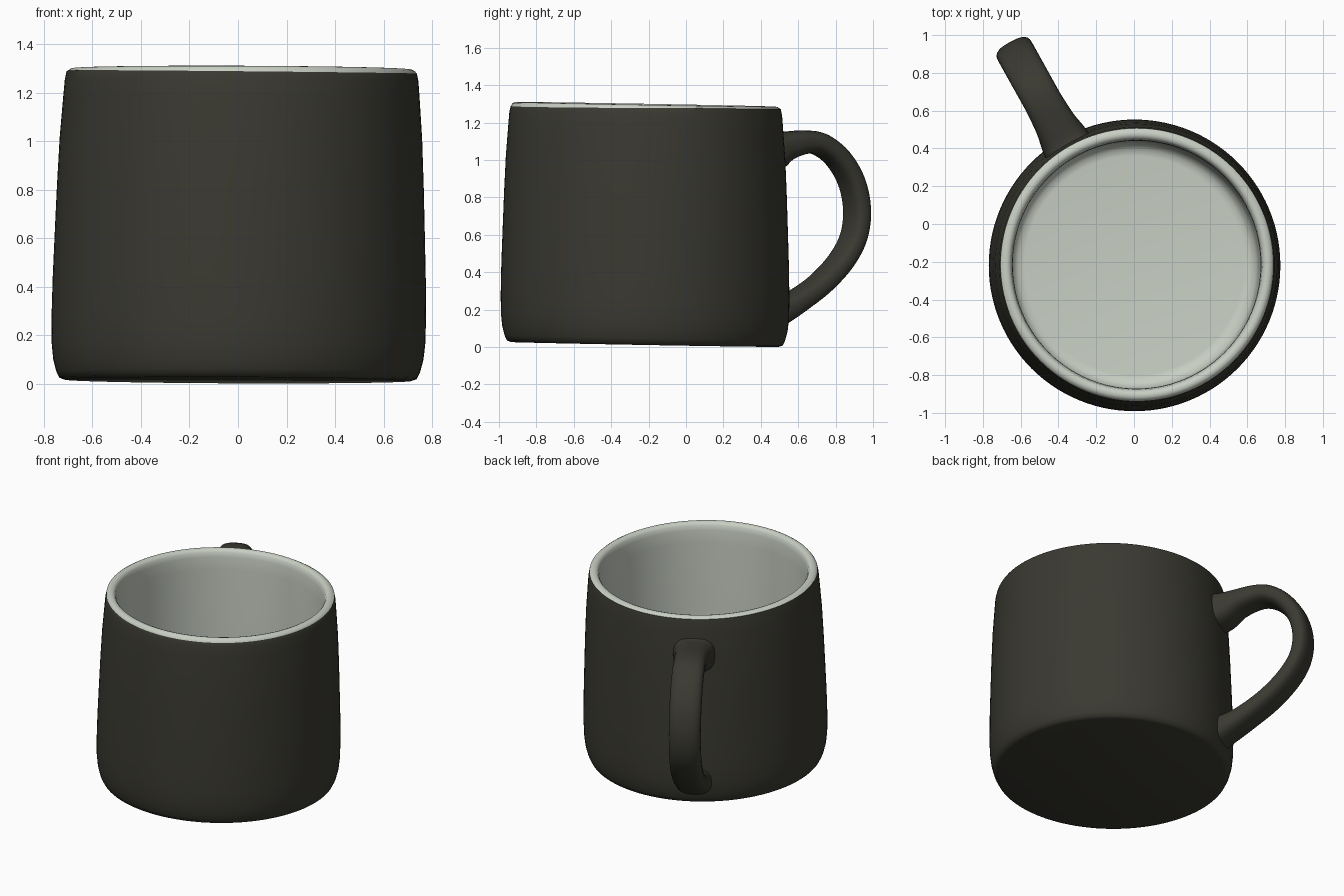
import bpy, bmesh, math
from mathutils import Vector

if "Cube" in bpy.data.objects:
    bpy.data.objects.remove(bpy.data.objects["Cube"])

CX, CY = 0.0, -0.22          # axis of the cup
SEG = 112


def material(name, rgb):
    m = bpy.data.materials.new(name)
    m.diffuse_color = (*rgb, 1)
    m.use_nodes = True
    m.node_tree.nodes["Principled BSDF"].inputs["Base Color"].default_value = m.diffuse_color
    return m


dark = material("dark_glaze", (0.042, 0.041, 0.031))
light = material("pale_glaze", (0.58, 0.62, 0.55))


def finish(bm, name, mats):
    bmesh.ops.recalc_face_normals(bm, faces=bm.faces)
    me = bpy.data.meshes.new(name)
    bm.to_mesh(me)
    bm.free()
    for m in mats:
        me.materials.append(m)
    ob = bpy.data.objects.new(name, me)
    bpy.context.collection.objects.link(ob)
    bpy.ops.object.select_all(action='DESELECT')
    ob.select_set(True)
    bpy.context.view_layer.objects.active = ob
    bpy.ops.object.shade_smooth_by_angle(angle=math.radians(45))
    return ob


def bridge(bm, a, b, mat=0):
    n = len(a)
    for i in range(n):
        j = (i + 1) % n
        bm.faces.new((a[i], a[j], b[j], b[i])).material_index = mat


def catmull(pts, steps):
    """Smooth curve through tuples of numbers."""
    p = [Vector(q) for q in pts]
    p = [2 * p[0] - p[1]] + p + [2 * p[-1] - p[-2]]
    out = []
    for k in range(1, len(p) - 2):
        a, b, c, d = p[k - 1:k + 3]
        for s in range(steps):
            t = s / steps
            out.append(0.5 * (2 * b + (c - a) * t + (2 * a - 5 * b + 4 * c - d) * t * t
                              + (3 * b - a - 3 * c + d) * t ** 3))
    return out + [p[-2]]


# Cup: lathed outer wall, rounded rim, inner wall and floor
outer = [(0.715, 0.0), (0.737, 0.008), (0.750, 0.035), (0.763, 0.085), (0.770, 0.15),
         (0.772, 0.25), (0.769, 0.42), (0.763, 0.60), (0.756, 0.80), (0.747, 1.0),
         (0.735, 1.16), (0.729, 1.235), (0.722, 1.266)]
inner = [(0.714, 1.276), (0.702, 1.283), (0.688, 1.284), (0.674, 1.279), (0.664, 1.265),
         (0.658, 1.235), (0.656, 1.15), (0.656, 0.7), (0.656, 0.2), (0.645, 0.13),
         (0.615, 0.10), (0.58, 0.095)]
edge = len(outer) - 1        # ring where the two glazes meet
bm = bmesh.new()
rings = []
for k, (r, z) in enumerate(outer + inner):
    ring = []
    for i in range(SEG):
        a = math.tau * i / SEG
        # slightly wavy glaze line, lowest at the front right
        h = z + (0.005 - 0.011 * max(0, math.cos(a + 1.2)) if k == edge else 0)
        x, y = r * math.cos(a), r * math.sin(a)
        # the handmade cup leans a little
        ring.append(bm.verts.new((CX + x + 0.012 * h, CY + y + 0.004 * h,
                                  0.014 + h - 0.018 * y - 0.004 * x)))
    rings.append(ring)
for k in range(len(rings) - 1):
    bridge(bm, rings[k], rings[k + 1], 0 if k < edge else 1)
bm.faces.new(rings[0]).material_index = 0
bm.faces.new(rings[-1]).material_index = 1
finish(bm, "cup_body", [dark, light])

# Handle: rounded strap swept along a loop, flared where it meets the cup
# each point: distance from axis, height, half thickness
path = catmull([(0.70, 1.03, 0.125), (0.77, 1.043, 0.108), (0.86, 1.075, 0.078),
                (0.98, 1.096, 0.063), (1.075, 1.082, 0.059), (1.178, 1.012, 0.056),
                (1.262, 0.89, 0.055), (1.298, 0.74, 0.055), (1.278, 0.59, 0.055),
                (1.20, 0.46, 0.056), (1.075, 0.34, 0.058), (0.938, 0.25, 0.062),
                (0.83, 0.195, 0.072), (0.71, 0.15, 0.095)], 5)
out_dir = Vector((-0.486, 0.874, 0)).normalized()
side = Vector((out_dir.y, -out_dir.x, 0))
up = Vector((0, 0, 1))
bm = bmesh.new()
rings = []
for k, (d, z, thick) in enumerate(path):
    t = path[min(k + 1, len(path) - 1)] - path[max(k - 1, 0)]
    tan = (out_dir * t.x + up * t.y).normalized()
    nor = side.cross(tan)
    half_w = 0.102 + 0.55 * max(0, thick - 0.062)
    centre = Vector((CX, CY, 0)) + out_dir * d + up * z
    ring = []
    for i in range(28):
        a = math.tau * i / 28
        c, s = math.cos(a), math.sin(a)
        # superellipse section
        u = math.copysign(abs(c) ** 0.75, c) * half_w
        v = math.copysign(abs(s) ** 0.75, s) * thick
        ring.append(bm.verts.new(centre + side * u + nor * v))
    rings.append(ring)
for a, b in zip(rings, rings[1:]):
    bridge(bm, a, b)
bm.faces.new(rings[0])
bm.faces.new(rings[-1])
finish(bm, "handle", [dark])
